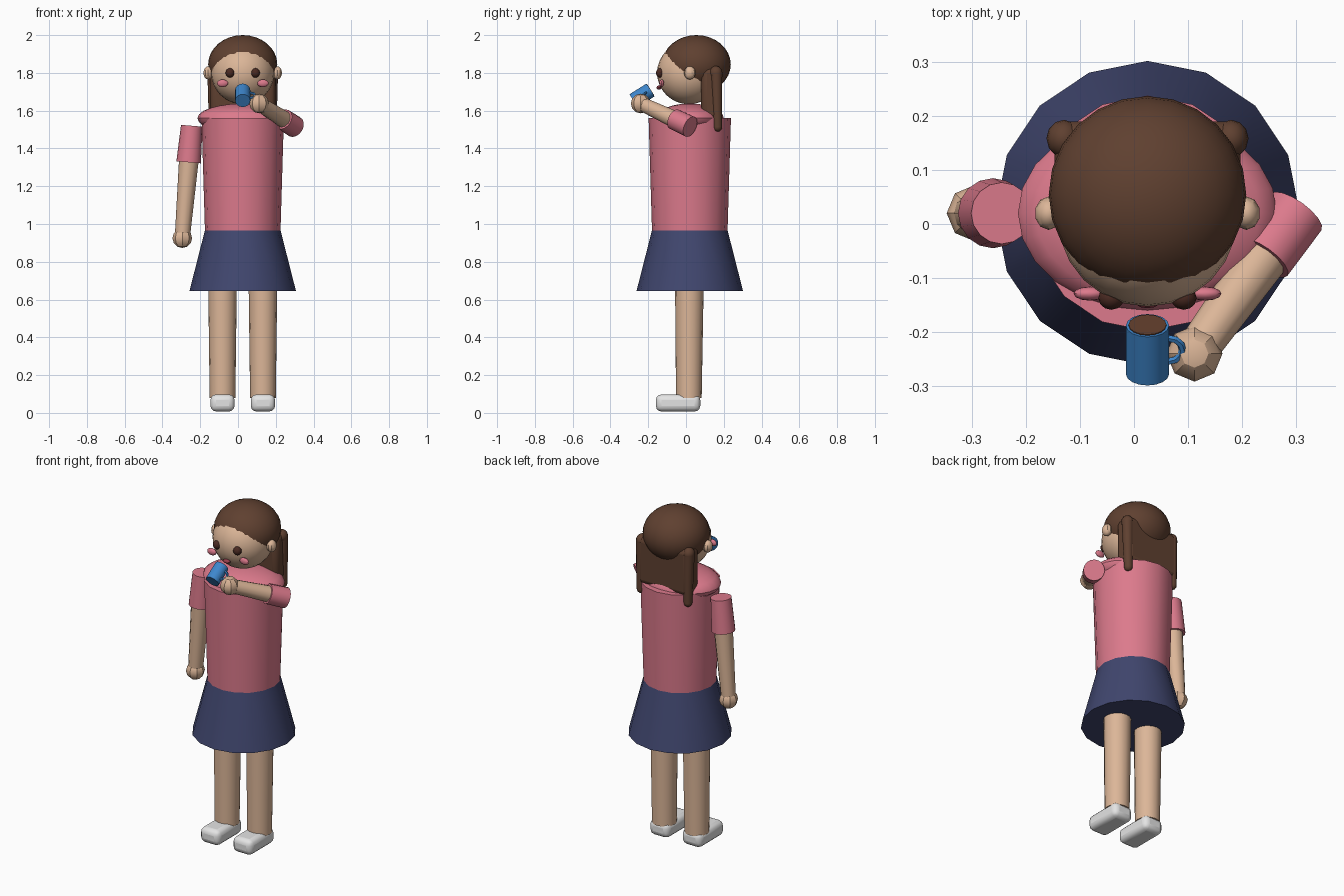
import bpy, math
from mathutils import Vector

if "Cube" in bpy.data.objects:
    bpy.data.objects.remove(bpy.data.objects["Cube"])

CX, CY = 0.025, 0.02  # body axis


def material(name, rgb):
    lin = [((c / 255 + 0.055) / 1.055) ** 2.4 for c in rgb] + [1]
    m = bpy.data.materials.new(name)
    m.use_nodes = True
    m.diffuse_color = lin
    m.node_tree.nodes["Principled BSDF"].inputs["Base Color"].default_value = lin
    return m


skin = material("skin", (220, 182, 152))
pink = material("pink cloth", (220, 122, 140))
navy = material("navy cloth", (64, 70, 110))
hair_brown = material("hair brown", (95, 64, 48))
eye_brown = material("dark brown", (74, 42, 34))
white = material("white shoe", (228, 228, 228))
blue = material("blue cup", (62, 135, 205))
lip_red = material("lip red", (150, 62, 76))
drink_brown = material("drink brown", (98, 62, 44))


def finish(name, mat):
    ob = bpy.context.object
    ob.name = ob.data.name = name
    ob.data.materials.append(mat)
    bpy.ops.object.transform_apply(location=False, rotation=False, scale=True)
    bpy.ops.object.shade_smooth_by_angle(angle=math.radians(31))
    return ob


def ball(name, mat, loc, radii, seg=16, rings=10):
    bpy.ops.mesh.primitive_uv_sphere_add(segments=seg, ring_count=rings, radius=1, location=loc)
    bpy.context.object.scale = radii
    return finish(name, mat)


def tube(name, mat, a, b, r1, r2, sides=16):
    a, b = Vector(a), Vector(b)
    bpy.ops.mesh.primitive_cone_add(vertices=sides, radius1=r1, radius2=r2,
                                    depth=(b - a).length, location=(a + b) / 2)
    bpy.context.object.rotation_euler = (b - a).to_track_quat('Z', 'Y').to_euler()
    return finish(name, mat)


def box(name, mat, loc, size, bevel, segments=3):
    bpy.ops.mesh.primitive_cube_add(size=1, location=loc)
    bpy.context.object.scale = size
    ob = finish(name, mat)
    mod = ob.modifiers.new("rounding", 'BEVEL')
    mod.width, mod.segments = bevel, segments
    return ob


# Clothes
tube("skirt", navy, (CX, CY, 0.645), (CX, CY, 0.967), 0.282, 0.2)
tube("torso", pink, (CX, CY, 0.965), (CX, CY, 1.56), 0.2, 0.218)
ball("shoulders", pink, (CX, CY, 1.56), (0.24, 0.18, 0.078), 24, 12)

# Head and hair
ball("head", skin, (CX, 0.015, 1.80), (0.167, 0.168, 0.166), 24, 16)
ball("hair_cap", hair_brown, (CX, 0.055, 1.845), (0.183, 0.182, 0.155), 24, 16)
box("hair_back", hair_brown, (CX, 0.135, 1.69), (0.345, 0.11, 0.28), 0.03)

# Paired parts
for s, side in ((-1, "right"), (1, "left")):
    x = CX + s * 0.107
    tube(f"{side}_leg", skin, (x, 0.015, 0.08), (x, 0.018, 0.7), 0.068, 0.076)
    box(f"{side}_shoe", white, (x, -0.042, 0.0525), (0.128, 0.235, 0.09), 0.03)
    ball(f"{side}_ear", skin, (CX + s * 0.183, CY, 1.80), (0.026, 0.031, 0.035), 10, 8)
    ball(f"{side}_eye", eye_brown, (CX + s * 0.067, -0.137, 1.80), (0.024, 0.022, 0.025), 12, 8)
    ball(f"{side}_cheek", pink, (CX + s * 0.107, -0.129, 1.745), (0.03, 0.013, 0.02), 12, 8)
    hx = CX + s * 0.155
    tube(f"{side}_hair_strand", hair_brown, (hx, 0.167, 1.515), (hx, 0.16, 1.80), 0.024, 0.032, 12)
    ball(f"{side}_strand_tip", hair_brown, (hx, 0.167, 1.515), (0.024, 0.024, 0.026), 12, 8)
    ball(f"{side}_strand_top", hair_brown, (hx, 0.158, 1.80), (0.032, 0.035, 0.037), 12, 8)
ball("mouth", lip_red, (CX, -0.143, 1.722), (0.024, 0.013, 0.011), 12, 8)


# Arms: a sleeve over the first third, then bare skin to the hand
def arm(side, start, hand, sleeve_r, r1, r2):
    start, hand = Vector(start), Vector(hand)
    cuff = start.lerp(hand, 0.325)
    tube(f"{side}_sleeve", pink, start, cuff, sleeve_r[1], sleeve_r[0])
    tube(f"{side}_forearm", skin, start.lerp(hand, 0.25), hand, r1, r2, 12)
    ball(f"{side}_hand", skin, hand, (0.052, 0.052, 0.052), 8, 6)


arm("right", (-0.245, CY, 1.52), (-0.295, CY, 0.925), (0.065, 0.057), 0.053, 0.04)
arm("left", (0.30, 0.022, 1.515), (0.112, -0.24, 1.638), (0.056, 0.058), 0.047, 0.038)

# Tilted cup with drink and handle
tilt = math.radians(32)
axis = Vector((0, math.cos(tilt), math.sin(tilt)))
mid = Vector((CX, -0.233, 1.681))
top = mid + axis * 0.053
tube("cup", blue, mid - axis * 0.053, top, 0.04, 0.04)
tube("drink", drink_brown, top - axis * 0.002, top + axis * 0.002, 0.035, 0.035)
bpy.ops.mesh.primitive_torus_add(major_segments=12, minor_segments=6, major_radius=0.025,
                                 minor_radius=0.007, location=mid + Vector((0.04, 0, 0)),
                                 rotation=(tilt, 0, 0))
finish("cup_handle", blue)
